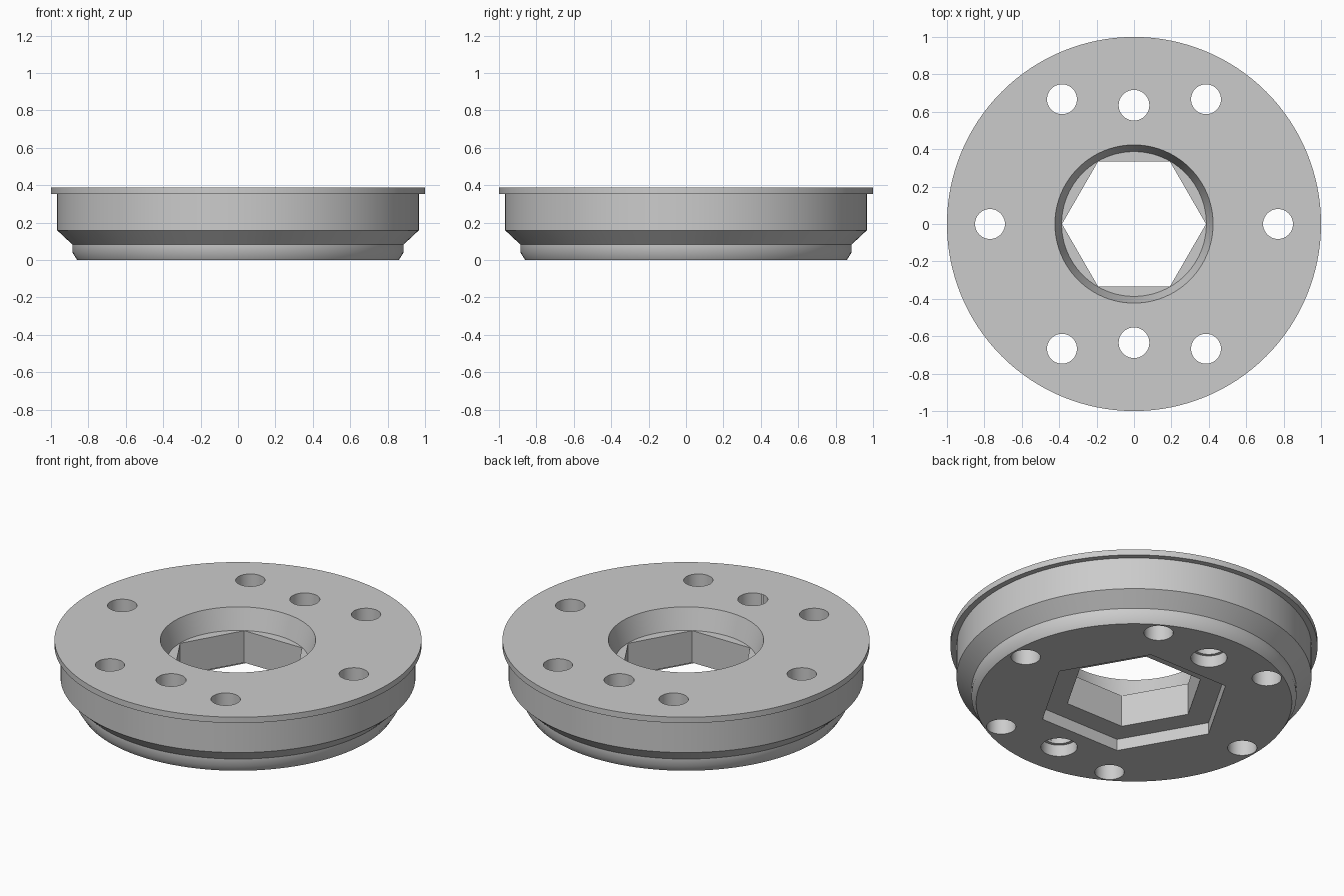
import bpy
import bmesh
from math import radians, cos, sin, tau

cube = bpy.data.objects.get("Cube")
if cube:
    bpy.data.objects.remove(cube, do_unlink=True)

TOP = 0.387
FLOOR = 0.262      # floor of the round bore
POCKET = 0.07      # depth of the recesses in the underside

grey = bpy.data.materials.new("satin grey")
grey.use_nodes = True
grey.diffuse_color = (0.6, 0.6, 0.6, 1)
grey.node_tree.nodes["Principled BSDF"].inputs["Base Color"].default_value = grey.diffuse_color


def turned(name, profile, sides, x=0, y=0):
    """Closed solid of revolution from (radius, height) pairs, bottom to top."""
    bm = bmesh.new()
    rings = [[bm.verts.new((x + r * cos(tau * i / sides), y + r * sin(tau * i / sides), z))
              for i in range(sides)] for r, z in profile]
    for low, high in zip(rings, rings[1:]):
        for i in range(sides):
            j = (i + 1) % sides
            bm.faces.new((low[i], low[j], high[j], high[i]))
    bm.faces.new(rings[0][::-1])
    bm.faces.new(rings[-1])
    mesh = bpy.data.meshes.new(name)
    bm.to_mesh(mesh)
    bm.free()
    mesh.materials.append(grey)
    obj = bpy.data.objects.new(name, mesh)
    bpy.context.scene.collection.objects.link(obj)
    return obj


# Flanged disc: tapered foot, cone, main wall, thin rim
body = turned("flanged_disc", [(0.86, 0), (0.885, 0.04), (0.885, 0.082), (0.967, 0.159),
                               (0.967, 0.352), (1, 0.352), (1, TOP)], 128)

# Tapered round bore, hexagonal through hole and wider hexagonal pocket
cutters = [
    turned("bore_cutter", [(0.387, FLOOR), (0.423, TOP), (0.441, TOP + 0.063)], 96),
    turned("hex_cutter", [(0.385, -0.1), (0.385, 0.32)], 6),
    turned("hex_pocket_cutter", [(0.53, -0.1), (0.53, POCKET)], 6),
]

# Six holes on a circle
for k in range(6):
    a = tau * k / 6
    cutters.append(turned("hole_cutter", [(0.08, -0.1), (0.08, 0.5)], 40,
                          0.77 * cos(a), 0.77 * sin(a)))

# Front and back holes, counterbored from below
for y in (-0.635, 0.635):
    cutters.append(turned("hole_cutter", [(0.082, -0.1), (0.082, 0.5)], 40, 0, y))
    cutters.append(turned("counterbore_cutter", [(0.099, -0.1), (0.099, POCKET)], 40, 0, y))

for cutter in cutters:
    cutter.hide_render = True
    mod = body.modifiers.new("cut", 'BOOLEAN')
    mod.operation = 'DIFFERENCE'
    mod.solver = 'EXACT'
    mod.object = cutter

# Bake the cuts and drop the cutters
graph = bpy.context.evaluated_depsgraph_get()
result = bpy.data.meshes.new_from_object(body.evaluated_get(graph))
body.modifiers.clear()
body.data = result
result.materials.clear()
result.materials.append(grey)
for face in result.polygons:
    face.material_index = 0
for cutter in cutters:
    bpy.data.objects.remove(cutter, do_unlink=True)

bpy.ops.object.select_all(action='DESELECT')
body.select_set(True)
bpy.context.view_layer.objects.active = body
bpy.ops.object.shade_smooth_by_angle(angle=radians(36))
